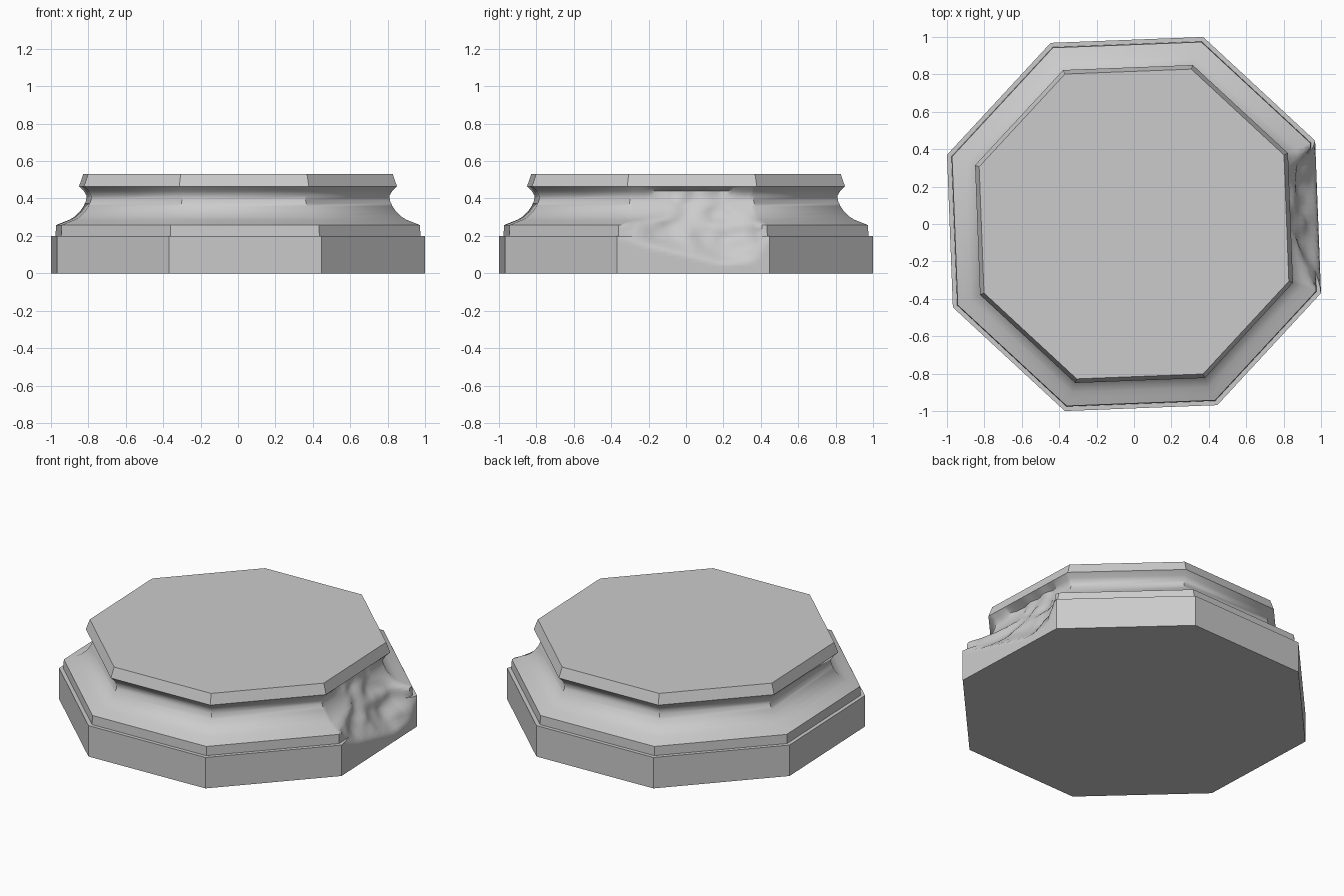
import bpy, bmesh, math
from mathutils import Vector, noise

if "Cube" in bpy.data.objects:
    bpy.data.objects.remove(bpy.data.objects["Cube"])

SIDES, RADIUS, TURN = 8, 1.066, math.radians(-20.3)
CHIP_STEPS = 28          # columns across the broken side

# moulding profile: (scale of the octagon, height)
KEY = [(1.0, 0), (1.0, 0.2), (0.976, 0.2), (0.973, 0.258), (0.9, 0.287),
       (0.875, 0.302), (0.847, 0.328), (0.826, 0.358), (0.812, 0.39),
       (0.81, 0.415), (0.825, 0.44), (0.85, 0.465), (0.828, 0.53)]
profile = [KEY[0]]
for (r0, z0), (r1, z1) in zip(KEY, KEY[1:]):
    n = max(1, round((z1 - z0) / 0.018))
    profile += [(r0 + (r1 - r0) * i / n, z0 + (z1 - z0) * i / n)
                for i in range(1, n + 1)]


def interp(points, x):
    for (a, va), (b, vb) in zip(points, points[1:]):
        if x <= b:
            return va + (vb - va) * (x - a) / (b - a)
    return points[-1][1]


def chip(t, z):
    """Largest scale left by the broken surface at t across the side."""
    if t <= 0 or t >= 1 or z > 0.46:
        return 9
    low = interp([(0, .2), (.2, .15), (.5, .09), (.7, .05), (.88, .06), (1, .21)], t)
    if z < low:
        return 9
    u = (z - low) / (0.46 - low)
    depth = 0.2 * (1 - (1 - u) ** 1.6)
    depth *= interp([(0, 0), (.08, .75), (.25, 1), (.75, 1), (.9, .8), (1, 0)], t)
    rough = noise.noise(Vector((t * 5, z * 9, 3.1))) * 0.035
    rough += noise.noise(Vector((t * 11, z * 20, 7.7))) * 0.012
    return 1 - depth + rough * min(1, u * 5) * min(1, t * 8, (1 - t) * 8)


# octagonal outline, with extra columns on the broken side
corner = [Vector((math.cos(TURN + i * math.tau / SIDES),
                  math.sin(TURN + i * math.tau / SIDES))) * RADIUS
          for i in range(SIDES)]
columns = [(corner[0].lerp(corner[1], i / CHIP_STEPS), i / CHIP_STEPS)
           for i in range(CHIP_STEPS)]
columns += [(c, 0) for c in corner[1:]]

bm = bmesh.new()
rings = []
for r, z in profile:
    ring = []
    for p, t in columns:
        s = max(0.79, min(r, chip(t, z)))
        ring.append(bm.verts.new((p.x * s, p.y * s, z)))
    rings.append(ring)
count = len(columns)
for lower, upper in zip(rings, rings[1:]):
    for i in range(count):
        j = (i + 1) % count
        bm.faces.new((lower[i], lower[j], upper[j], upper[i]))
bm.faces.new(rings[-1])
bm.faces.new(rings[0][::-1])
bmesh.ops.remove_doubles(bm, verts=bm.verts, dist=0.0003)
bmesh.ops.recalc_face_normals(bm, faces=bm.faces)

mesh = bpy.data.meshes.new("column_base")
bm.to_mesh(mesh)
bm.free()
base = bpy.data.objects.new("column_base", mesh)
bpy.context.collection.objects.link(base)

stone = bpy.data.materials.new("grey stone")
stone.diffuse_color = (0.6, 0.6, 0.6, 1)
stone.use_nodes = True
stone.node_tree.nodes["Principled BSDF"].inputs["Base Color"].default_value = stone.diffuse_color
mesh.materials.append(stone)

bpy.context.view_layer.objects.active = base
base.select_set(True)
bpy.ops.object.shade_smooth_by_angle(angle=math.radians(40))
